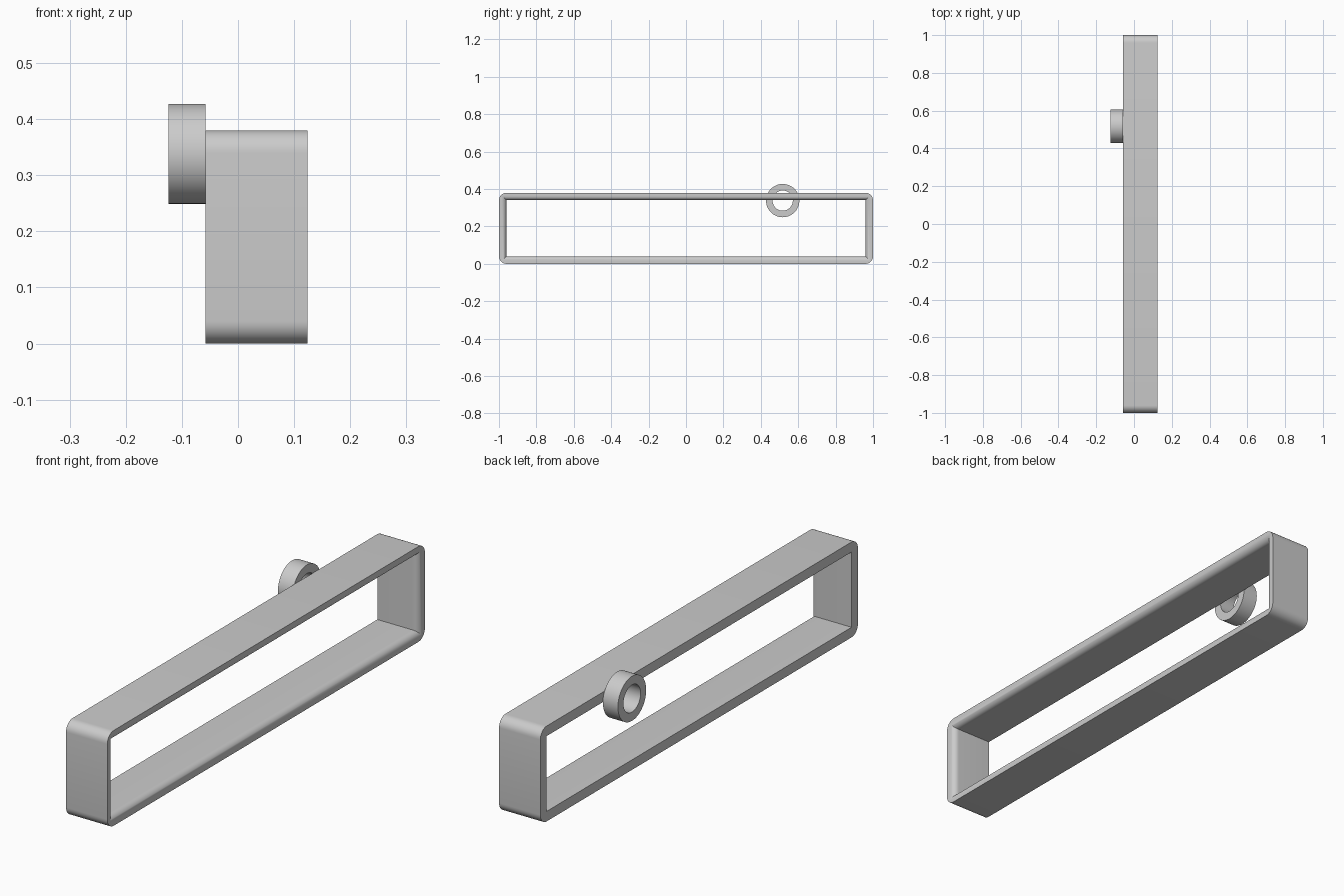
import bpy
import bmesh
from math import sin, cos, pi, radians

cube = bpy.data.objects.get("Cube")
if cube:
    bpy.data.objects.remove(cube, do_unlink=True)

grey = bpy.data.materials.new("plain grey")
grey.use_nodes = True
colour = (0.6, 0.6, 0.6, 1)
grey.diffuse_color = colour
grey.node_tree.nodes["Principled BSDF"].inputs["Base Color"].default_value = colour

STEPS = 8  # segments in each quarter round


def rounded_rect(x, half_y, half_z, centre_z, radius):
    """Closed loop of points in the YZ plane at x."""
    points = []
    for corner, (sy, sz) in enumerate([(1, 1), (-1, 1), (-1, -1), (1, -1)]):
        for i in range(STEPS + 1):
            a = (corner + i / STEPS) * pi / 2
            points.append((x, sy * (half_y - radius) + radius * cos(a),
                           centre_z + sz * (half_z - radius) + radius * sin(a)))
    return points


def circle(x, y, z, radius, count=64):
    return [(x, y + radius * cos(2 * pi * i / count), z + radius * sin(2 * pi * i / count))
            for i in range(count)]


def bridge_loops(name, loops):
    """Join successive loops, and the last to the first, into a closed band."""
    bm = bmesh.new()
    rows = [[bm.verts.new(p) for p in loop] for loop in loops]
    n = len(rows[0])
    for r, row in enumerate(rows):
        after = rows[(r + 1) % len(rows)]
        for i in range(n):
            j = (i + 1) % n
            bm.faces.new((row[i], row[j], after[j], after[i]))
    bmesh.ops.remove_doubles(bm, verts=bm.verts, dist=0.00001)
    bmesh.ops.recalc_face_normals(bm, faces=bm.faces)
    mesh = bpy.data.meshes.new(name)
    bm.to_mesh(mesh)
    bm.free()
    mesh.materials.append(grey)
    obj = bpy.data.objects.new(name, mesh)
    bpy.context.collection.objects.link(obj)
    bpy.ops.object.select_all(action="DESELECT")
    obj.select_set(True)
    bpy.context.view_layer.objects.active = obj
    bpy.ops.object.shade_smooth_by_angle(angle=radians(30))
    return obj


# Long rectangular loop: round outer corners, sharp inner corners
BACK, FRONT = -0.058, 0.124
HALF_Y, HALF_Z, WALL, FILLET = 1.0, 0.19, 0.04, 0.027
loops = [rounded_rect(x, HALF_Y, HALF_Z, HALF_Z, WALL) for x in (BACK, FRONT)]
# Rounded lip around the opening on the +x side
for i in range(STEPS + 1):
    a = i / STEPS * pi / 2
    inset = WALL - FILLET * (1 - sin(a))
    x = FRONT - FILLET * (1 - cos(a))
    loops.append(rounded_rect(x, HALF_Y - inset, HALF_Z - inset, HALF_Z, 0))
loops.append(rounded_rect(BACK, HALF_Y - WALL, HALF_Z - WALL, HALF_Z, 0))
bridge_loops("strap_loop", loops)

# Small ring on the -x side
RING_Y, RING_Z = 0.517, 0.338
bridge_loops("side_ring", [circle(x, RING_Y, RING_Z, r) for x, r in
                           ((-0.124, 0.089), (BACK, 0.089), (BACK, 0.054), (-0.124, 0.054))])
